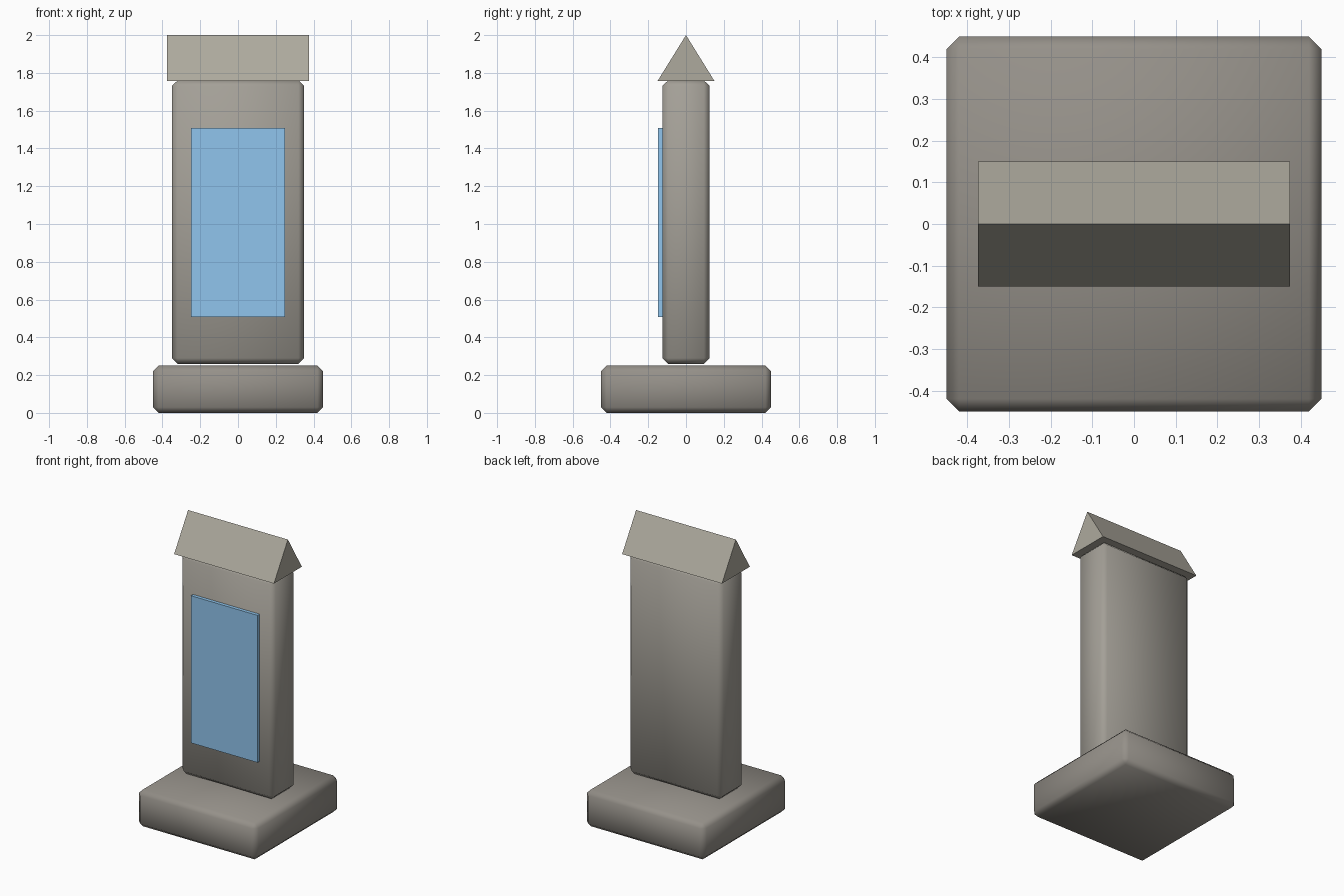
import bpy
import bmesh
import math

if "Cube" in bpy.data.objects:
    bpy.data.objects.remove(bpy.data.objects["Cube"])


def material(name, rgb):
    mat = bpy.data.materials.new(name)
    mat.diffuse_color = (*rgb, 1)
    mat.use_nodes = True
    mat.node_tree.nodes["Principled BSDF"].inputs["Base Color"].default_value = mat.diffuse_color
    return mat


def finish(name, bm, mat=None):
    bmesh.ops.recalc_face_normals(bm, faces=bm.faces)
    mesh = bpy.data.meshes.new(name)
    bm.to_mesh(mesh)
    bm.free()
    obj = bpy.data.objects.new(name, mesh)
    bpy.context.collection.objects.link(obj)
    if mat:
        mesh.materials.append(mat)
    return obj


def block(name, x, y, z, bevel=0, mat=None):
    """Box from (min, max) ranges, optionally chamfered with soft shading."""
    bm = bmesh.new()
    bmesh.ops.create_cube(bm, size=1)
    for v in bm.verts:
        v.co = [r[0] + (c + 0.5) * (r[1] - r[0]) for c, r in zip(v.co, (x, y, z))]
    if bevel:
        bmesh.ops.bevel(bm, geom=bm.edges[:], offset=bevel, segments=1,
                        affect='EDGES', profile=0.5)
    obj = finish(name, bm, mat)
    if bevel:
        bpy.ops.object.select_all(action='DESELECT')
        obj.select_set(True)
        bpy.context.view_layer.objects.active = obj
        bpy.ops.object.shade_smooth_by_angle(angle=math.radians(60))
    return obj


blue = material("panel_blue", (0.28, 0.56, 0.85))
dark_stone = material("dark_stone", (0.30, 0.28, 0.25))
stone = material("stone", (0.37, 0.35, 0.31))
roof_stone = material("roof_stone", (0.42, 0.40, 0.34))

# Square plinth and upright slab
block("base", (-0.45, 0.45), (-0.45, 0.45), (0, 0.25), 0.03, dark_stone)
block("pillar", (-0.35, 0.35), (-0.125, 0.125), (0.26, 1.76), 0.03, stone)

# Inset panel on the front
block("front_panel", (-0.25, 0.25), (-0.148, -0.12), (0.508, 1.508), 0, blue)

# Gabled cap: triangle extruded along x
bm = bmesh.new()
gable = [bm.verts.new((-0.375, y, z)) for y, z in ((-0.15, 1.758), (0.15, 1.758), (0, 2.0))]
face = bm.faces.new(gable)
ext = bmesh.ops.extrude_face_region(bm, geom=[face], use_keep_orig=True)
for v in ext["geom"]:
    if isinstance(v, bmesh.types.BMVert):
        v.co.x = 0.375
finish("roof_cap", bm, roof_stone)
